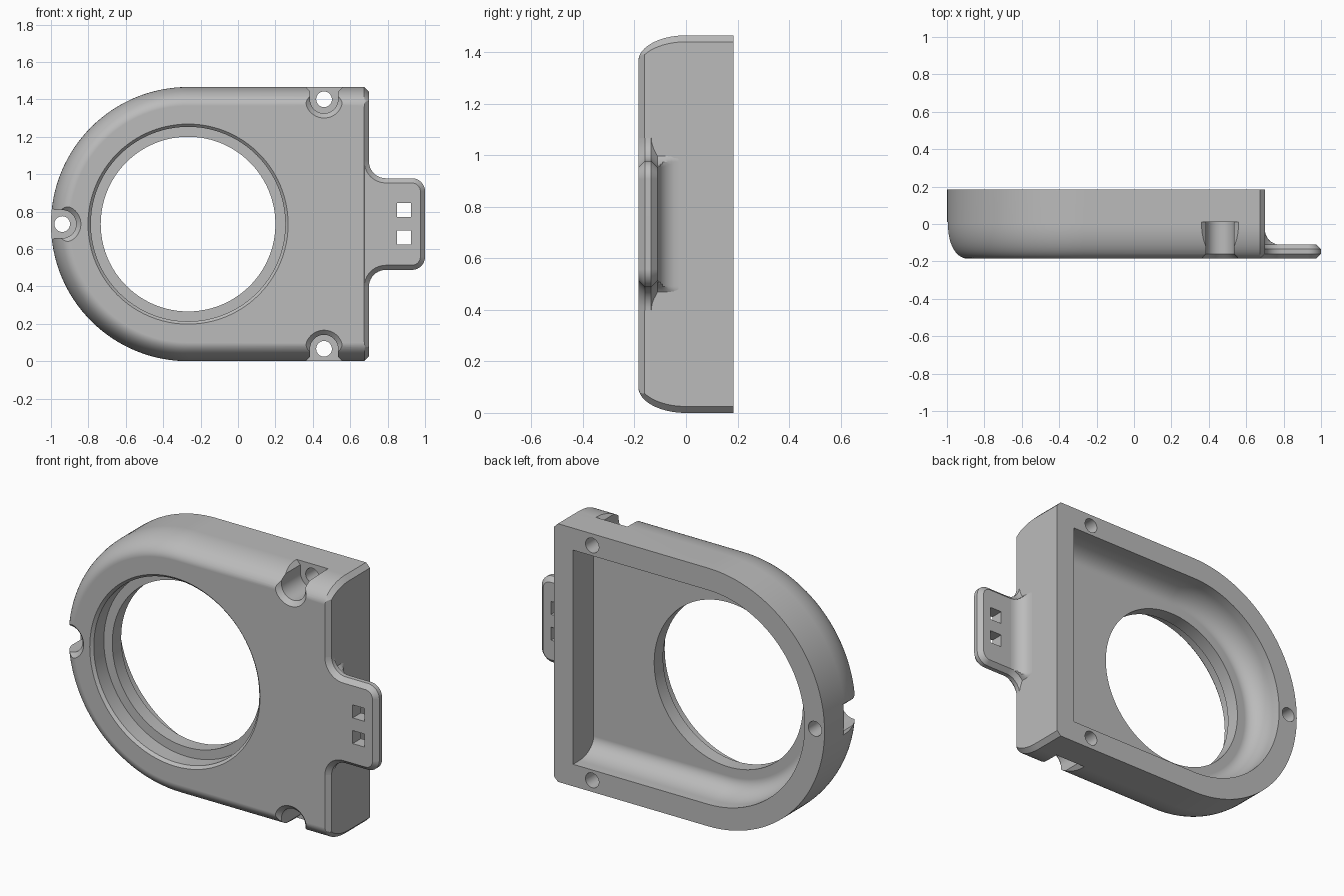
import bpy, bmesh
from math import sin, cos, pi, radians

if "Cube" in bpy.data.objects:
    bpy.data.objects.remove(bpy.data.objects["Cube"])

grey = bpy.data.materials.new("plain_grey")
grey.use_nodes = True
colour = (0.5, 0.5, 0.5, 1)
grey.diffuse_color = colour
grey.node_tree.nodes["Principled BSDF"].inputs["Base Color"].default_value = colour

MID = 0.733          # height of the centre line, also the outer radius
CX = -0.267          # centre of the round end
FRONT, BACK = -0.185, 0.185


def arc(cx, cz, r, a0, a1, n):
    """Points on an arc in the xz plane, angles in degrees."""
    return [(cx + r * cos(radians(a0 + (a1 - a0) * i / n)),
             cz + r * sin(radians(a0 + (a1 - a0) * i / n))) for i in range(n + 1)]


def loft(name, rows):
    """Closed solid through (y, xz outline) rows."""
    bm = bmesh.new()
    rings = [[bm.verts.new((x, y, z)) for x, z in pts] for y, pts in rows]
    for a, b in zip(rings, rings[1:]):
        for i in range(len(a)):
            j = (i + 1) % len(a)
            bm.faces.new((a[i], a[j], b[j], b[i]))
    bm.faces.new(rings[0])
    bm.faces.new(rings[-1])
    bmesh.ops.remove_doubles(bm, verts=bm.verts, dist=1e-5)
    bmesh.ops.recalc_face_normals(bm, faces=bm.faces)
    mesh = bpy.data.meshes.new(name)
    bm.to_mesh(mesh)
    bm.free()
    mesh.materials.append(grey)
    ob = bpy.data.objects.new(name, mesh)
    bpy.context.collection.objects.link(ob)
    return ob


def activate(ob):
    bpy.ops.object.select_all(action='DESELECT')
    ob.select_set(True)
    bpy.context.view_layer.objects.active = ob


def cut(ob, cutter):
    cutter.hide_render = True
    activate(ob)
    mod = ob.modifiers.new("cut", 'BOOLEAN')
    mod.operation, mod.solver, mod.object = 'DIFFERENCE', 'EXACT', cutter
    bpy.ops.object.modifier_apply(modifier=mod.name)
    bpy.data.objects.remove(cutter)


def finish(ob):
    activate(ob)
    bpy.ops.object.shade_smooth_by_angle(angle=radians(28))
    mod = ob.modifiers.new("normals", 'WEIGHTED_NORMAL')
    mod.keep_sharp = True


def shell_outline(d, xr, c=0):
    """Round-ended plate outline inset by d, right side at xr, corners cut by c."""
    r = MID - d
    pts = arc(CX, MID, r, 90, 270, 64)
    pts += [(xr - c, MID - r), (xr, MID - r + c)] if c else [(xr, MID - r)]
    pts += [(xr, MID + r - c), (xr - c, MID + r)] if c else [(xr, MID + r)]
    return pts


# Housing with rounded front rim and chamfered flat end
rows = [(BACK, shell_outline(0, 0.70, 0.025))]
for t in range(0, 91, 6):
    y = FRONT * sin(radians(t))
    xr = 0.70 - max(0, -0.16 - y)
    rows.append((y, shell_outline(0.1 * (1 - cos(radians(t))), xr, max(xr - 0.675, 0.003))))
housing = loft("housing", rows)

# Open back cavity with a filleted floor
rows = [(0.2, shell_outline(0.125, 0.58))]
for t in range(0, 91, 9):
    rows.append((0.13 - 0.13 * sin(radians(t)),
                 shell_outline(0.125 + 0.09 * (1 - cos(radians(t))), 0.58)))
cut(housing, loft("cavity", rows))

# Stepped round opening
steps = [(-0.2, 0.55), (-0.17, 0.52), (-0.08, 0.52), (-0.08, 0.467), (0.05, 0.467)]
cut(housing, loft("opening", [(y, arc(CX, MID, r, 0, 360 * 95 / 96, 95)) for y, r in steps]))


def notch_outline(cx, cz, ux, uz, r):
    """U shape open in direction (ux, uz), flared where it leaves the edge."""
    pts = arc(0, 0, r, 90, 270, 24)
    pts = [(r - 0.033, r), *pts, (r - 0.033, -r), (0.2, -0.233), (0.2, 0.233)]
    return [(cx + u * ux - v * uz, cz + u * uz + v * ux) for u, v in pts]


# Screw notches and holes
for cx, cz, ux, uz in [(0.46, 1.4, 0, 1), (0.46, 0.066, 0, -1), (-0.94, MID, -1, 0)]:
    cut(housing, loft("notch", [(y, notch_outline(cx, cz, ux, uz, r))
                                for y, r in [(-0.2, 0.115), (-0.16, 0.075), (0.01, 0.075)]]))
    circle = arc(cx, cz, 0.042, 0, 360 * 31 / 32, 31)
    cut(housing, loft("screw_hole", [(-0.05, circle), (0.25, circle)]))
finish(housing)


def tab_outline(d, limit=2):
    """Side tab with flared root and round corners, inset by d, clipped at x = limit."""
    half = arc(0.79, 0.335, 0.09 + d, 180, 270, 10) + arc(0.93, 0.175, 0.07 - d, 90, 0, 8)
    half = [(0.62, 0.335)] + half
    pts = [(x, MID + z) for x, z in half] + [(x, MID - z) for x, z in reversed(half)]
    return [(min(x, limit), z) for x, z in pts]


# Side tab with two square slots
tab = loft("side_tab", [(FRONT, tab_outline(0.025)), (-0.16, tab_outline(0)),
                        (-0.135, tab_outline(0)), (-0.11, tab_outline(0.025))])
for z in (0.662, 0.808):
    square = [(0.85, z - 0.037), (0.925, z - 0.037), (0.925, z + 0.037), (0.85, z + 0.037)]
    cut(tab, loft("slot", [(-0.3, square), (0, square)]))
finish(tab)

# Fillet behind the tab
rows = [(-0.12, tab_outline(0.025, 0.78))]
for t in range(0, 91, 10):
    rows.append((-0.03 - 0.08 * cos(radians(t)), tab_outline(0.025, 0.78 - 0.08 * sin(radians(t)))))
finish(loft("tab_root_fillet", rows))
